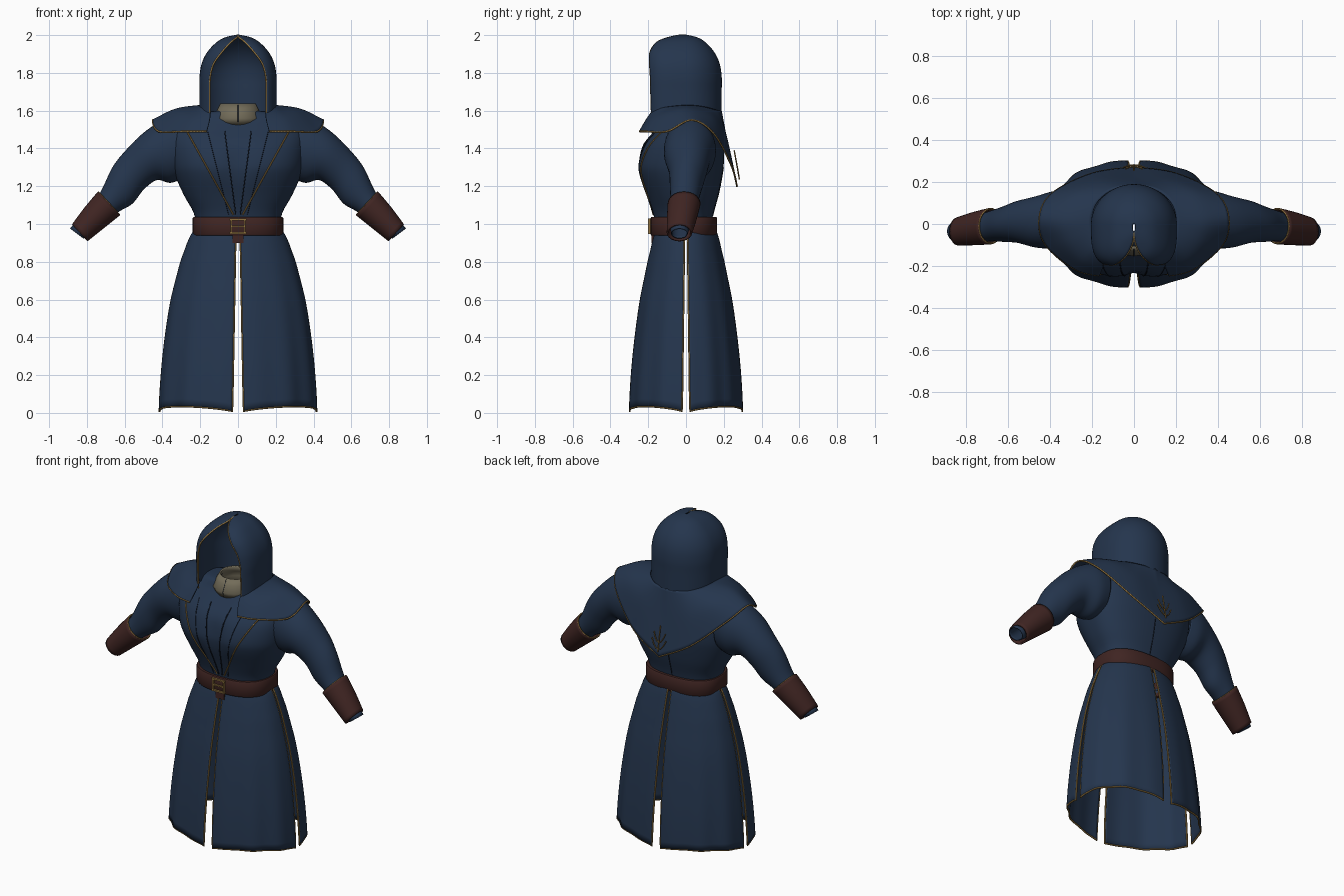
import bpy
from math import sin, cos, pi, asin, exp, radians
from mathutils import Vector

cube = bpy.data.objects.get("Cube")
if cube:
    bpy.data.objects.remove(cube, do_unlink=True)


def material(name, rgb):
    m = bpy.data.materials.new(name)
    m.use_nodes = True
    m.diffuse_color = (*rgb, 1)
    m.node_tree.nodes["Principled BSDF"].inputs["Base Color"].default_value = (*rgb, 1)
    return m


BLUE = material("navy cloth", (.018, .036, .075))
BROWN = material("brown leather", (.05, .018, .016))
GOLD = material("gold trim", (.28, .17, .05))
BEIGE = material("beige lining", (.17, .15, .10))
SEAM = material("dark seam", (.006, .010, .020))


def sample(keys, t):
    """Smooth curve through the key tuples, t counted in keys."""
    i = max(0, min(int(t), len(keys) - 2))
    f = t - i
    a, b = Vector(keys[i]), Vector(keys[i + 1])
    ta = (b - Vector(keys[max(i - 1, 0)])) / 2
    tb = (Vector(keys[min(i + 2, len(keys) - 1)]) - a) / 2
    g = 1 - f
    return a * (1 + 2 * f) * g * g + b * f * f * (3 - 2 * f) + ta * f * g * g - tb * f * f * g


def at_height(keys, z):
    """Sample keys whose first entry is a rising height."""
    for i in range(len(keys) - 1):
        if z <= keys[i + 1][0]:
            break
    return sample(keys, i + (z - keys[i][0]) / (keys[i + 1][0] - keys[i][0]))


def power(v, p):
    return abs(v) ** p * (1 if v >= 0 else -1)


def finish(ob, mat, angle=50):
    ob.data.materials.append(mat)
    bpy.ops.object.select_all(action="DESELECT")
    ob.select_set(True)
    bpy.context.view_layer.objects.active = ob
    bpy.ops.object.shade_smooth_by_angle(angle=radians(angle))
    return ob


def loft(name, rows, mat, closed=False, thick=0.0, loop=False):
    n, m = len(rows[0]), len(rows)
    faces = []
    for r in range(m if loop else m - 1):
        for c in range(n if closed else n - 1):
            d, r2 = (c + 1) % n, (r + 1) % m
            faces.append((r * n + c, r * n + d, r2 * n + d, r2 * n + c))
    me = bpy.data.meshes.new(name)
    me.from_pydata([tuple(p) for row in rows for p in row], [], faces)
    ob = bpy.data.objects.new(name, me)
    bpy.context.collection.objects.link(ob)
    if thick:
        mod = ob.modifiers.new("thickness", "SOLIDIFY")
        mod.thickness, mod.offset = thick, 0
    return finish(ob, mat)


def trim(name, points, mat=GOLD, r=.005, cyclic=False):
    cu = bpy.data.curves.new(name, "CURVE")
    cu.dimensions = "3D"
    cu.bevel_depth, cu.bevel_resolution = r, 1
    sp = cu.splines.new("POLY")
    sp.points.add(len(points) - 1)
    for p, co in zip(sp.points, points):
        p.co = (*co, 1)
    sp.use_cyclic_u = cyclic
    ob = bpy.data.objects.new(name, cu)
    bpy.context.collection.objects.link(ob)
    cu.materials.append(mat)


def box(name, centre, size, mat):
    bpy.ops.mesh.primitive_cube_add(size=1, location=centre)
    ob = bpy.context.object
    ob.name, ob.scale = name, size
    finish(ob, mat, 30)


def oval(hx, front, back, z, n=2.4, count=64):
    row = []
    for i in range(count):
        t = 2 * pi * i / count
        y = power(cos(t), 2 / n)
        row.append(Vector((hx * power(sin(t), 2 / n), -y * (front if y > 0 else back), z)))
    return row


# torso: height, half width, front depth, back depth
TORSO = [(.98, .22, .16, .13), (1.06, .235, .175, .145), (1.15, .285, .205, .17),
         (1.25, .33, .245, .19), (1.32, .35, .255, .20), (1.42, .36, .225, .20),
         (1.5, .35, .16, .175), (1.55, .29, .12, .14), (1.59, .2, .1, .11), (1.6, .1, .08, .08)]


def chest_dent(x, z):
    return .025 * exp(-(x / .05) ** 2 - ((z - 1.32) / .1) ** 2)


def chest(x, z, lift=.002):
    _, hx, front, _ = at_height(TORSO, z)
    y = -front * max(0, 1 - abs(x / hx) ** 2.4) ** (1 / 2.4)
    return Vector((x, y + chest_dent(x, z) - lift, z))


rows = []
for i in range(37):
    z, hx, front, back = sample(TORSO, i / 4)
    row = oval(hx, front, back, z)
    for p in row:
        if p.y < 0:
            p.y += chest_dent(p.x, z)
    rows.append(row)
loft("torso", rows, BLUE, closed=True)

# chest edging and seams
for side, s in (("left", 1), ("right", -1)):
    for label, top, bottom, mat, r in (("lapel_trim", .27, .025, GOLD, .004),
                                       ("front_seam", .07, .012, SEAM, .003),
                                       ("outer_seam", .16, .05, SEAM, .002)):
        line = [chest(s * (bottom + (top - bottom) * k / 20), 1.05 + .44 * k / 20) for k in range(21)]
        trim(f"{side}_{label}", line, mat, r)
trim("back_seam", [Vector((0, at_height(TORSO, z)[3], z)) for z in (1.04, 1.1, 1.15, 1.2, 1.25, 1.3)], SEAM, .003)

# standing collar
rows = []
for z, r in ((1.525, .115), (1.56, .128), (1.6, .108), (1.635, .09)):
    rows.append([p + Vector((0, -.02, 0)) for p in oval(r, r, r, z, 2, 24)])
loft("collar", rows, BEIGE, closed=True, thick=.01)
trim("collar_seam", [Vector((0, -.02 - r, z)) for z, r in ((1.53, .12), (1.56, .133), (1.63, .097))], SEAM, .002)

# hood: height, radius, half width of the opening, front reach
HOOD = [(1.56, .2, .15, .2), (1.7, .2, .15, .205), (1.78, .2, .147, .205), (1.85, .188, .128, .203),
        (1.91, .158, .085, .19), (1.96, .11, .04, .15), (1.985, .065, .008, .09), (1.998, .006, .0, .03)]
rows = []
for i in range(36):
    z, rad, gap, reach = sample(HOOD, i / 5)
    start = asin(min(.99, max(0, gap) / rad) ** 1.75)
    row = []
    for k in range(57):
        t = start + (2 * pi - 2 * start) * k / 56
        c = cos(t)
        p = .57 if c > 0 else 1
        y = -reach * power(c, p) if c > 0 else -c * rad * .95
        row.append(Vector((rad * power(sin(t), p), y - .005, z)))
    rows.append(row)
loft("hood", rows, BLUE, thick=.008)
trim("hood_trim", [r[0] for r in rows] + [r[-1] for r in reversed(rows)])

# mantle: neck, middle and rim lines running from front to back
NECK = [(.145, -.175, 1.6), (.19, -.12, 1.615), (.2, -.03, 1.625), (.2, .04, 1.625),
        (.17, .11, 1.615), (.1, .165, 1.6), (0, .185, 1.6)]
MIDDLE = [(.15, -.21, 1.55), (.25, -.17, 1.56), (.32, -.07, 1.59), (.33, .03, 1.605),
          (.29, .14, 1.56), (.17, .205, 1.48), (0, .22, 1.42)]
RIM = [(.165, -.245, 1.49), (.28, -.215, 1.49), (.42, -.1, 1.49), (.45, .03, 1.55),
       (.39, .145, 1.48), (.2, .24, 1.31), (0, .27, 1.2)]


def mantle_point(u, v):
    lines = [sample(k, u) for k in (NECK, MIDDLE, RIM)]
    return sample(lines, v * 2)


rows = []
for j in range(13):
    half = [mantle_point(u / 8, j / 12) for u in range(49)]
    rows.append(half + [Vector((-p.x, p.y, p.z)) for p in reversed(half[:-1])])
loft("mantle", rows, BLUE, thick=.008)
trim("mantle_trim", rows[-1])

# plain sprig stitched on the back of the mantle
stem = [Vector((0, .283, 1.235)), Vector((0, .272, 1.3)), Vector((0, .255, 1.39))]
trim("sprig_stem", stem, r=.004)
for s in (1, -1):
    for z, w in ((1.25, .05), (1.29, .04)):
        trim("sprig_branch", [Vector((s * w * k, .283 - (z + .06 * k * k - 1.235) * .18, z + .06 * k * k))
                              for k in (0, .35, .7, 1)], r=.0035)

# sleeves and cuffs: top x z, bottom x z, depth centre, depth
SLEEVE = [(.3, 1.56, .3, 1.24, .02, .13), (.39, 1.55, .36, 1.22, .02, .135), (.5, 1.48, .43, 1.235, .01, .12),
          (.6, 1.38, .5, 1.185, .01, .098), (.665, 1.295, .56, 1.11, 0, .083),
          (.725, 1.17, .635, 1.065, -.01, .07), (.8, 1.07, .73, .99, -.025, .058),
          (.888, .975, .82, .925, -.035, .042)]
CUFF = [(.738, 1.168, .628, 1.05, -.01, .082), (.808, 1.085, .715, .98, -.022, .074),
        (.875, .995, .8, .912, -.035, .062)]


def tube(keys, side, steps):
    out = []
    for i in range((len(keys) - 1) * steps + 1):
        tx, tz, bx, bz, yc, ry = sample(keys, i / steps)
        row = []
        for k in range(32):
            c, s = cos(2 * pi * k / 32), sin(2 * pi * k / 32)
            x, z = (tx + bx) / 2 + c * (tx - bx) / 2, (tz + bz) / 2 + c * (tz - bz) / 2
            row.append(Vector((side * x, yc + ry * s, z)))
        out.append(row)
    return out


for side, s in (("left", 1), ("right", -1)):
    loft(f"{side}_sleeve", tube(SLEEVE, s, 5), BLUE, closed=True, thick=.005)
    cuff = tube(CUFF, s, 4)
    loft(f"{side}_cuff", cuff, BROWN, closed=True, thick=.01)
    trim(f"{side}_cuff_trim", cuff[0], r=.004, cyclic=True)

# skirt: height, half width, half depth
SKIRT = [(0, .416, .298), (.2, .405, .288), (.4, .384, .268), (.6, .352, .24),
         (.8, .302, .2), (.93, .255, .17), (.98, .22, .15)]
for name, sx, sy in (("front_left", 1, -1), ("front_right", -1, -1), ("back_left", 1, 1), ("back_right", -1, 1)):
    rows = []
    for i in range(25):
        row = []
        for k in range(41):
            a = k / 40
            hem = .008 + .026 * sin(pi * a) ** .7
            z = hem + (.98 - hem) * i / 24
            _, hx, hy = at_height(SKIRT, z)
            low = 1 - z / .98
            gap = .012 + .018 * low
            fold = 1 + .018 * low * sin(a * 6 * pi) * sin(pi * a)
            x = gap + (hx - gap) * sin(a * pi / 2) * fold
            y = gap * .7 + (hy - gap * .7) * cos(a * pi / 2) * fold
            row.append(Vector((sx * x, sy * y, z)))
        rows.append(row)
    loft(f"{name}_skirt_panel", rows, BLUE, thick=.008)
    edge = [r[0] for r in reversed(rows)] + rows[0] + [r[-1] for r in rows]
    trim(f"{name}_skirt_trim", edge)

# belt with a rounded rectangular section
section = [(-.02, .94), (-.004, .94), (0, .946), (0, 1.03), (-.004, 1.036), (-.02, 1.036)]
loft("belt", [oval(.24 + d, .188 + d, .165 + d, z, 2.5) for d, z in section], BROWN, closed=True, loop=True)
box("belt_tail", (0, -.176, .925), (.06, .012, .05), BROWN)

# buckle
for z in (.952, 1.024):
    box("buckle_bar", (0, -.195, z), (.09, .012, .009), GOLD)
for x in (-.036, .036):
    box("buckle_post", (x, -.195, .988), (.009, .012, .07), GOLD)
box("buckle_prong", (0, -.196, .988), (.07, .01, .008), GOLD)
